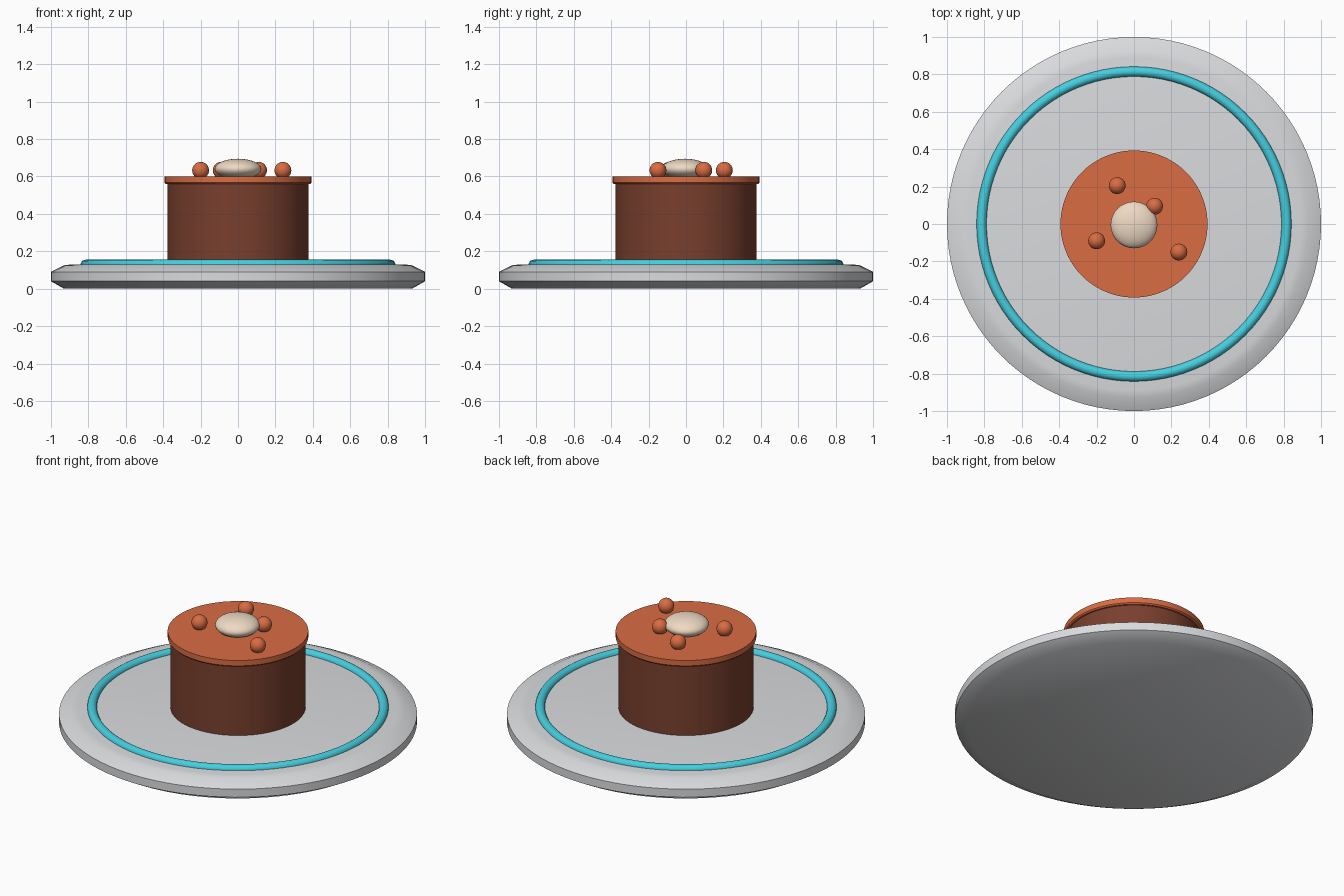
import bpy
import bmesh
from math import cos, sin, pi, radians

SIDES = 96

cube = bpy.data.objects.get("Cube")
if cube:
    bpy.data.objects.remove(cube, do_unlink=True)


def make_material(name, rgb):
    mat = bpy.data.materials.new(name)
    mat.use_nodes = True
    color = (*rgb, 1)
    mat.diffuse_color = color
    mat.node_tree.nodes["Principled BSDF"].inputs["Base Color"].default_value = color
    return mat


def finish(obj, name, mat, angle):
    """Name, colour and smooth the part, keeping sharper edges crisp."""
    obj.name = obj.data.name = name
    obj.data.materials.append(mat)
    bpy.ops.object.select_all(action="DESELECT")
    obj.select_set(True)
    bpy.context.view_layer.objects.active = obj
    bpy.ops.object.shade_smooth_by_angle(angle=radians(angle))
    return obj


def turned(name, profile, mat, angle=50):
    """Spin a (radius, height) profile around z and cap both ends."""
    bm = bmesh.new()
    rings = []
    for r, z in profile:
        rings.append([bm.verts.new((r * cos(2 * pi * i / SIDES), r * sin(2 * pi * i / SIDES), z))
                      for i in range(SIDES)])
    for low, high in zip(rings, rings[1:]):
        for i in range(SIDES):
            j = (i + 1) % SIDES
            bm.faces.new((low[i], low[j], high[j], high[i]))
    bm.faces.new(rings[0][::-1])
    bm.faces.new(rings[-1])
    mesh = bpy.data.meshes.new(name)
    bm.to_mesh(mesh)
    bm.free()
    obj = bpy.data.objects.new(name, mesh)
    bpy.context.collection.objects.link(obj)
    return finish(obj, name, mat, angle)


def ball(name, location, scale, mat):
    bpy.ops.mesh.primitive_uv_sphere_add(segments=32, ring_count=16, radius=1, location=location)
    obj = bpy.context.object
    obj.scale = scale
    return finish(obj, name, mat, 60)


china = make_material("china", (0.70, 0.71, 0.73))
teal = make_material("teal_glaze", (0.06, 0.62, 0.74))
sponge = make_material("sponge", (0.19, 0.05, 0.027))
orange = make_material("orange_icing", (0.70, 0.15, 0.055))
cream = make_material("cream", (0.86, 0.70, 0.55))

# Plate with a softly bevelled rim
turned("plate", [(0.93, 0), (1, 0.04), (1, 0.09), (0.93, 0.125), (0.89, 0.13)], china)

# Raised decorative ring
bpy.ops.mesh.primitive_torus_add(major_segments=SIDES, minor_segments=16,
                                 major_radius=0.815, minor_radius=0.027, location=(0, 0, 0.128))
finish(bpy.context.object, "plate_ring", teal, 60)

# Cake body and icing layer
turned("cake_body", [(0.377, 0.13), (0.377, 0.57)], sponge)
turned("icing", [(0.386, 0.56), (0.393, 0.567), (0.393, 0.6)], orange, 30)

# Cream dollop and berries on top
ball("cream_dollop", (0, -0.005, 0.64), (0.125, 0.125, 0.055), cream)
for i, (x, y) in enumerate([(-0.09, 0.205), (0.11, 0.095), (-0.2, -0.09), (0.24, -0.15)]):
    ball(f"berry_{i + 1}", (x, y, 0.633), (0.045, 0.045, 0.045), orange)
